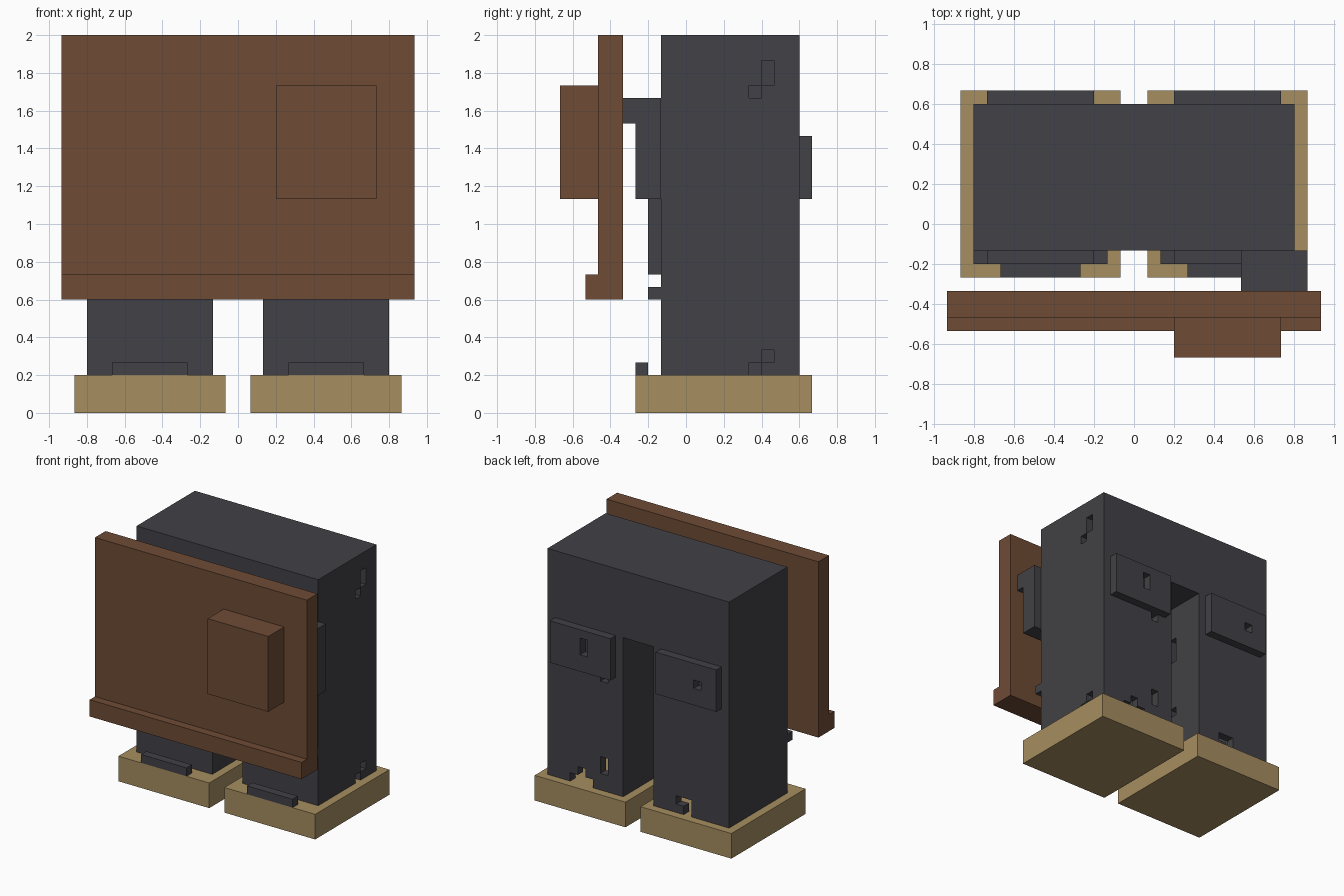
import bpy
from mathutils import Vector

old = bpy.data.objects.get("Cube")
if old:
    bpy.data.objects.remove(old, do_unlink=True)

UNIT = 1 / 15  # the whole model sits on a block grid of this size


def material(name, rgb):
    mat = bpy.data.materials.new(name)
    mat.use_nodes = True
    colour = (*rgb, 1)
    mat.diffuse_color = colour
    mat.node_tree.nodes["Principled BSDF"].inputs["Base Color"].default_value = colour
    return mat


GREY = material("dark grey", (0.054, 0.053, 0.061))
BROWN = material("brown", (0.156, 0.07, 0.036))
TAN = material("tan", (0.381, 0.27, 0.117))


def box(name, x, y, z, mat):
    """Box from (low, high) spans in grid units."""
    low = Vector((x[0], y[0], z[0])) * UNIT
    high = Vector((x[1], y[1], z[1])) * UNIT
    bpy.ops.mesh.primitive_cube_add(size=1, location=(low + high) / 2)
    obj = bpy.context.object
    obj.name = name
    obj.scale = high - low
    bpy.ops.object.transform_apply(location=True, rotation=False, scale=True)
    obj.data.materials.append(mat)
    return obj


def cut(obj, x, y, z):
    """Subtract a box from obj and discard the cutter."""
    cutter = box("cutter", x, y, z, GREY)
    cutter.hide_render = True
    mod = obj.modifiers.new("cut", "BOOLEAN")
    mod.operation = "DIFFERENCE"
    mod.solver = "EXACT"
    mod.object = cutter
    bpy.context.view_layer.objects.active = obj
    bpy.ops.object.modifier_apply(modifier=mod.name)
    bpy.data.objects.remove(cutter, do_unlink=True)


def mirrored(span, side):
    return span if side > 0 else (-span[1], -span[0])


# Body: one block with a gap between two hollow legs
body = box("body_and_legs", (-12, 12), (-2, 9), (3, 30), GREY)
cut(body, (-2, 2), (-3, 10), (2, 22))
for side in (1, -1):
    cut(body, mirrored((3, 11), side), (-1, 8), (2, 29))

# Small worn holes in the back wall: x span, z span
for x, z in [
    ((4, 5), (16, 17)), ((4, 5), (5, 7)),
    ((6, 9), (2, 4)), ((7, 8), (3.5, 5)),
    ((-7, -5), (4, 5)), ((-7, -6), (2, 4.5)),
]:
    cut(body, x, (7.5, 9.5), z)

# Holes in the left side wall: y span, z span
for y, z in [((6, 7), (26, 28)), ((5, 6), (25, 26)),
             ((6, 7), (4, 5)), ((5, 6), (2, 4))]:
    cut(body, (10.5, 12.5), y, z)

# Holes in the inner wall of the right leg
for z in ((15, 18), (8, 9)):
    cut(body, (-3.5, -1.5), (4, 5), z)

# Feet, toe bars, straps and plates on both legs
for side, label in ((1, "left"), (-1, "right")):
    box(label + "_foot", mirrored((1, 13), side), (-4, 10), (0, 3), TAN)
    box(label + "_toe_bar", mirrored((4, 10), side), (-4, -3), (3, 4), GREY)
    box(label + "_leg_strap", mirrored((2, 12), side), (-3, -2), (9, 10), GREY)
    box(label + "_leg_plate", mirrored((3, 11), side), (-3, -2), (11, 17), GREY)
    panel = box(label + "_back_panel", mirrored((3, 11), side), (9, 10), (17, 22), GREY)
    if side > 0:
        cut(panel, (6, 7), (8, 11), (19, 21))
    else:
        cut(panel, (-9, -8), (8, 11), (19, 20))

# Bracket joining the body to the board
box("bracket_arm", (8, 13), (-5, -2), (23, 25), GREY)
box("bracket_base", (8, 13), (-4, -2), (17, 23), GREY)

# Front board with bottom ledge and raised block
box("front_board", (-14, 14), (-7, -5), (9, 30), BROWN)
box("board_ledge", (-14, 14), (-8, -7), (9, 11), BROWN)
box("board_block", (3, 11), (-10, -7), (17, 26), BROWN)
